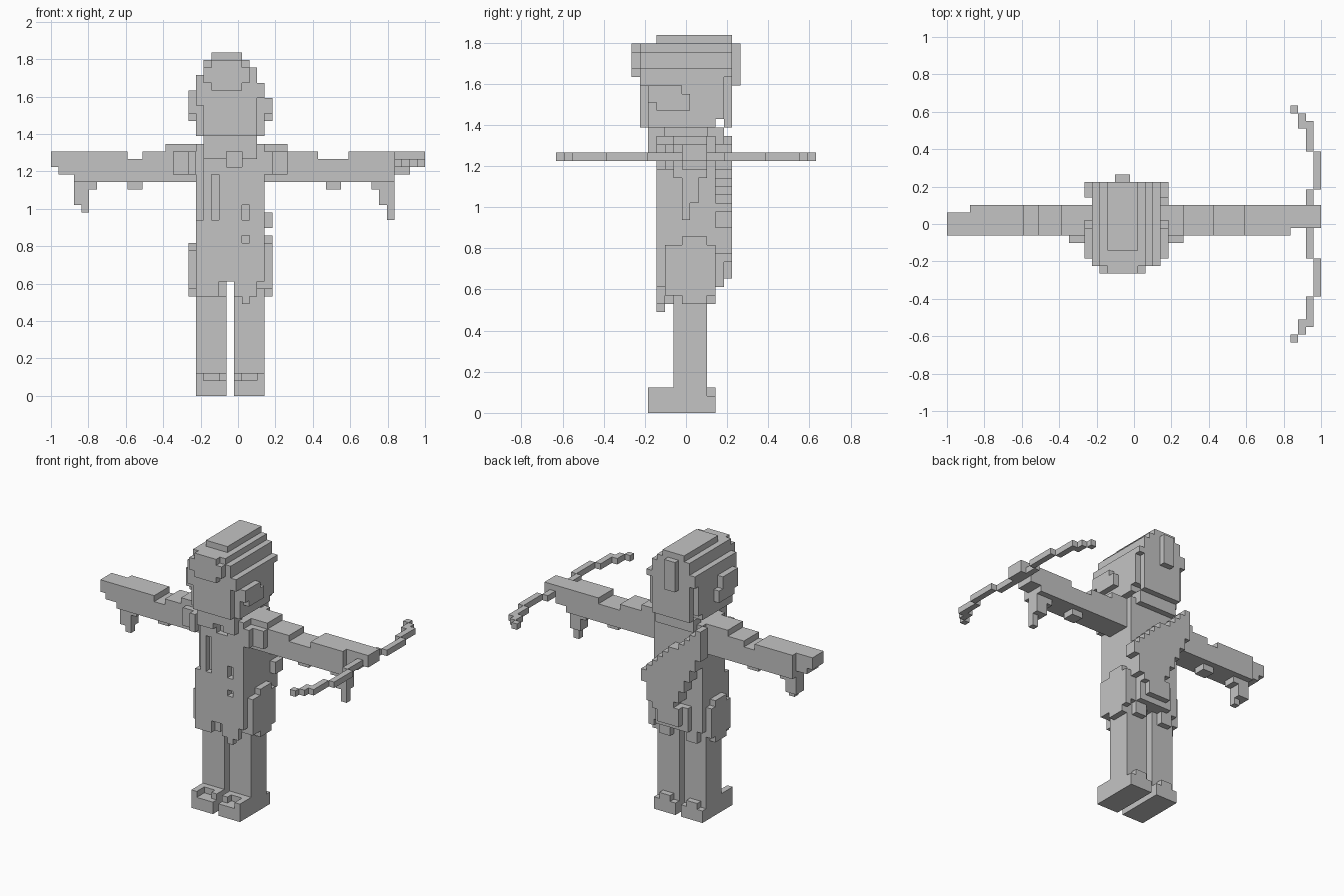
import bpy, bmesh

if "Cube" in bpy.data.objects:
    bpy.data.objects.remove(bpy.data.objects["Cube"])

U = 2 / 49                      # one cube of the block grid
NY = 31                         # grid depth
parts = {}


def box(part, x, y, z):
    """Fill a block of cells, each range given as (first, end)."""
    cells = parts.setdefault(part, set())
    cells.update((i, j, k) for i in range(*x) for j in range(*y) for k in range(*z))


def cut(part, x, y, z):
    parts[part] -= {(i, j, k) for i in range(*x) for j in range(*y) for k in range(*z)}


# legs and shoes, mirrored about the gap column
for side, x0, outer, inner in (("left", 19, 19, 22), ("right", 24, 27, 24)):
    leg, shoe = side + "_leg", side + "_shoe"
    box(leg, (x0, x0 + 4), (14, 18), (2, 15))
    box(shoe, (x0, x0 + 4), (11, 19), (0, 2))
    box(shoe, (x0, x0 + 4), (13, 18), (2, 3))
    box(shoe, (outer, outer + 1), (11, 14), (2, 3))
    box(shoe, (inner, inner + 1), (12, 13), (2, 3))
    box(shoe, (x0 + 1, x0 + 3), (18, 19), (2, 3))

# torso core
box("torso", (19, 28), (13, 19), (15, 33))
box("torso", (21, 26), (12, 19), (33, 34))

# coat front with slots and open collar
box("coat_front", (19, 28), (12, 13), (15, 33))
cut("coat_front", (21, 22), (12, 13), (23, 29))
cut("coat_front", (25, 26), (12, 13), (23, 25))
cut("coat_front", (25, 26), (12, 13), (20, 21))
cut("coat_front", (19, 20), (12, 13), (23, 33))
cut("coat_front", (23, 25), (12, 13), (30, 33))

# ragged coat hem
box("coat_hem", (19, 23), (13, 18), (13, 15))
box("coat_hem", (24, 28), (13, 18), (14, 15))
box("coat_hem", (25, 28), (15, 18), (13, 14))
box("coat_hem", (19, 22), (12, 13), (13, 15))
box("coat_hem", (24, 27), (12, 13), (13, 15))
box("coat_hem", (25, 26), (12, 13), (12, 13))
box("coat_hem", (20, 22), (17, 19), (13, 15))
box("coat_hem", (25, 27), (17, 19), (13, 15))
box("coat_hem", (21, 27), (19, 20), (15, 19))
box("coat_hem", (22, 26), (20, 21), (16, 19))

# pouches on both hips
box("left_pouch", (18, 19), (13, 18), (14, 19))
box("left_pouch", (18, 19), (14, 17), (13, 20))
box("right_pouch", (28, 29), (13, 19), (14, 20))
box("right_pouch", (28, 29), (15, 18), (13, 21))

# diagonal quiver on the back, high on the left shoulder
for i in range(18, 29):
    n = i - 18
    top = 33 - round(0.9 * n)
    low = 22 if i == 28 else max(16 + abs(i - 24), 28 - 2 * n)
    box("quiver", (i, i + 1), (19, 21), (low, top))

# collar
box("collar", (20, 23), (11, 13), (31, 34))
box("collar", (25, 27), (11, 13), (31, 34))
box("collar", (23, 25), (11, 13), (32, 34))
box("collar", (20, 27), (18, 20), (32, 34))

# left arm: sleeve, hand and thumb
for x, y, z in (((0, 1), (14, 17), (30, 32)), ((1, 3), (14, 17), (29, 32)),
                ((3, 10), (14, 18), (28, 32)), ((10, 12), (14, 18), (28, 31)),
                ((12, 15), (14, 18), (28, 32)), ((15, 19), (14, 18), (28, 33)),
                ((16, 19), (13, 14), (29, 32)), ((18, 19), (12, 13), (29, 32)),
                ((10, 12), (15, 17), (27, 28)), ((3, 5), (15, 17), (25, 28)),
                ((4, 5), (15, 16), (24, 25)), ((5, 6), (15, 17), (27, 28))):
    box("left_arm", x, y, z)

# right arm: sleeve, hand and thumb
for x, y, z in (((28, 31), (14, 18), (28, 33)), ((31, 35), (14, 18), (28, 32)),
                ((35, 39), (14, 18), (28, 31)), ((39, 45), (14, 18), (28, 32)),
                ((45, 47), (15, 18), (29, 32)), ((47, 49), (15, 18), (30, 32)),
                ((28, 31), (13, 14), (29, 32)), ((28, 29), (12, 13), (29, 32)),
                ((36, 38), (15, 17), (27, 28)), ((42, 45), (15, 17), (27, 28)),
                ((43, 45), (15, 17), (25, 27)), ((44, 45), (15, 16), (23, 25))):
    box("right_arm", x, y, z)

# bow, front half mirrored to the back
for i, a, b in ((45, 0, 1), (46, 1, 3), (47, 2, 6), (48, 6, 11), (47, 11, 15)):
    box("bow", (i, i + 1), (a, b), (30, 31))
    box("bow", (i, i + 1), (NY - b, NY - a), (30, 31))

# head and ears
box("head", (20, 27), (10, 19), (34, 41))
box("head", (19, 28), (11, 19), (34, 41))
for i, top in ((18, 40), (28, 39)):
    box("ears", (i, i + 1), (11, 15), (37, top))
    box("ears", (i, i + 1), (12, 16), (36, 38))

# hair at the back and fringe
box("hair", (19, 28), (19, 20), (35, 41))
box("hair", (20, 27), (20, 21), (34, 41))
box("hair", (19, 21), (10, 11), (38, 41))
box("hair", (26, 28), (10, 11), (39, 41))

# stepped cap, one layer per height
for z, x, y in ((40, (19, 28), (10, 21)), (41, (19, 27), (10, 21)),
                (42, (20, 27), (10, 21)), (43, (20, 26), (10, 21)),
                (44, (21, 25), (12, 21))):
    box("cap", x, y, (z, z + 1))
box("cap", (20, 26), (9, 10), (41, 43))
box("cap", (21, 25), (9, 10), (40, 44))
box("cap", (22, 24), (21, 22), (39, 44))

# turn cells into outer faces only
grey = bpy.data.materials.new("light grey")
grey.diffuse_color = (0.55, 0.55, 0.55, 1)
grey.use_nodes = True
grey.node_tree.nodes["Principled BSDF"].inputs["Base Color"].default_value = grey.diffuse_color
filled = set().union(*parts.values())
done = set()
for name, cells in parts.items():
    bm = bmesh.new()
    for c in sorted(cells - done):
        for axis in range(3):
            for step in (0, 1):
                near = list(c)
                near[axis] += 2 * step - 1
                if tuple(near) in filled:
                    continue
                ring = []
                for a, b in ((0, 0), (1, 0), (1, 1), (0, 1)):
                    p = list(c)
                    p[axis] += step
                    p[(axis + 1) % 3] += a
                    p[(axis + 2) % 3] += b
                    ring.append(bm.verts.new((p[0] * U - 1, (p[1] - NY / 2) * U, p[2] * U)))
                bm.faces.new(ring if step else ring[::-1])
    done |= cells
    bmesh.ops.remove_doubles(bm, verts=bm.verts[:], dist=U / 100)
    mesh = bpy.data.meshes.new(name)
    bm.to_mesh(mesh)
    bm.free()
    mesh.materials.append(grey)
    bpy.context.collection.objects.link(bpy.data.objects.new(name, mesh))
